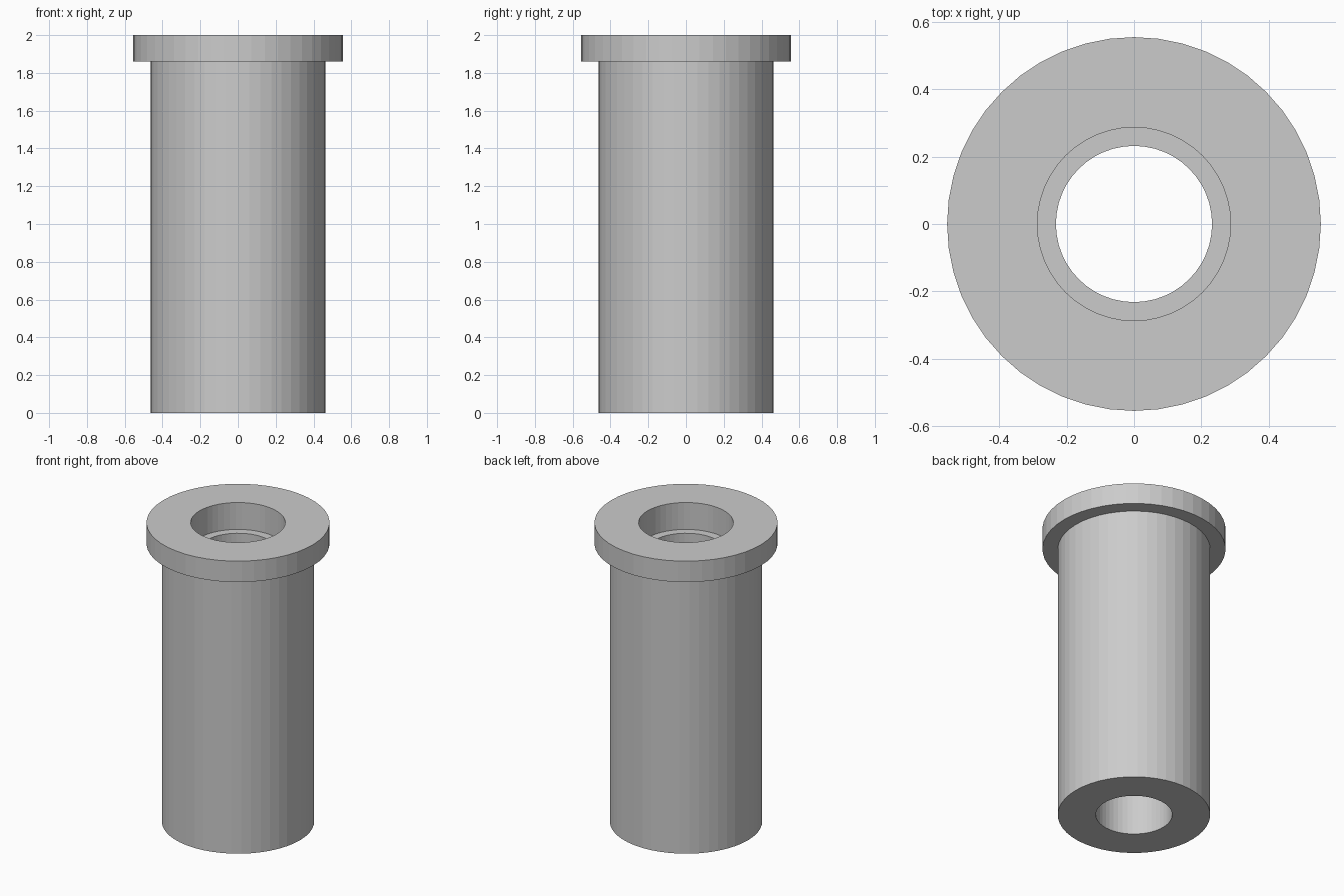
import bpy, bmesh, math

if "Cube" in bpy.data.objects:
    bpy.data.objects.remove(bpy.data.objects["Cube"])

SEGMENTS = 48

# Closed cross-section (radius, height) of the flanged sleeve with counterbore
PROFILE = [
    (0.232, 0.0), (0.462, 0.0),      # bottom ring
    (0.462, 1.86), (0.555, 1.86),    # underside of flange
    (0.555, 2.0), (0.287, 2.0),      # top ring
    (0.287, 1.82), (0.232, 1.82),    # counterbore ledge
]


def lathe(name, profile, segments):
    bm = bmesh.new()
    rings = []
    for i in range(segments):
        a = 2 * math.pi * i / segments
        rings.append([bm.verts.new((r * math.cos(a), r * math.sin(a), z))
                      for r, z in profile])
    n = len(profile)
    for i in range(segments):
        a, b = rings[i], rings[(i + 1) % segments]
        for j in range(n):
            k = (j + 1) % n
            bm.faces.new((a[j], b[j], b[k], a[k]))
    bmesh.ops.recalc_face_normals(bm, faces=bm.faces[:])
    mesh = bpy.data.meshes.new(name)
    bm.to_mesh(mesh)
    bm.free()
    obj = bpy.data.objects.new(name, mesh)
    bpy.context.collection.objects.link(obj)
    return obj


# Flanged sleeve, flat shaded
lathe("flanged_bushing", PROFILE, SEGMENTS)
